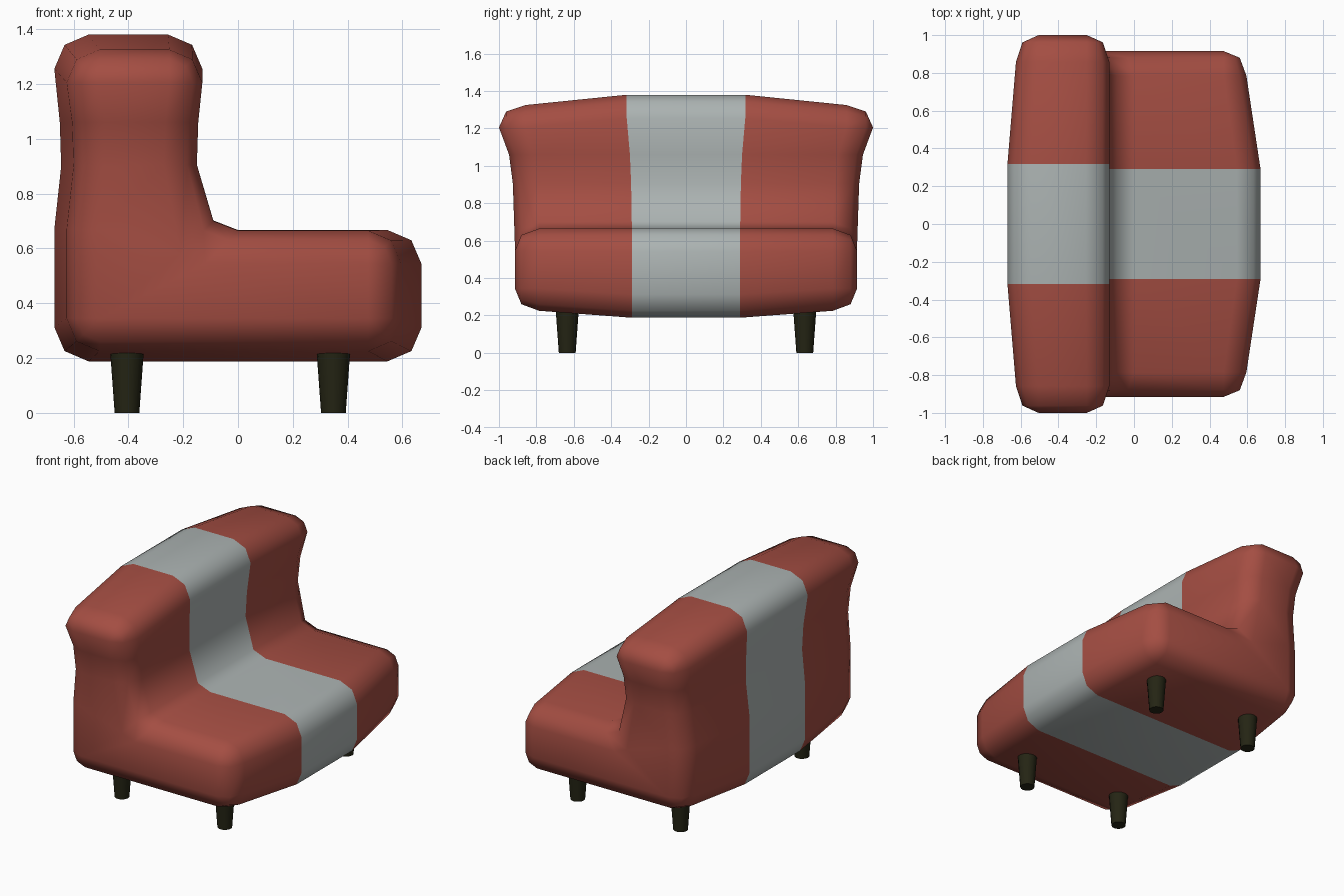
import bpy, bmesh

if "Cube" in bpy.data.objects:
    bpy.data.objects.remove(bpy.data.objects["Cube"])

def material(name, rgb):
    m = bpy.data.materials.new(name)
    m.diffuse_color = (*rgb, 1)
    m.use_nodes = True
    m.node_tree.nodes["Principled BSDF"].inputs["Base Color"].default_value = m.diffuse_color
    return m

red = material("red fabric", (0.37, 0.075, 0.055))
grey = material("grey fabric", (0.41, 0.45, 0.445))
dark = material("dark wood", (0.018, 0.018, 0.007))

def corner(x, z, sx, sz, r, x_first):
    """Three points rounding a corner; sx, sz point outward."""
    pts = [(x - sx * r, z), (x - sx * r * .3, z - sz * r * .3), (x, z - sz * r)]
    return pts if x_first else pts[::-1]

def profile(F, B, K, T, S, P, r, d):
    """L-shaped side outline: front, bottom, back, top, seat, backrest front, inset by d."""
    F, B, K, T, S, P = F - d, B + d, K + d, T - d, S - d, P - d
    return (corner(F, B, 1, -1, r, True) + corner(F, S, 1, 1, r, False)
            + [(P + .13, S), (P + .04, S + .035), (P - .02, .905), (P - .015, 1.06)]
            + corner(P, T, 1, 1, r, False) + corner(K, T, -1, 1, r, True)
            + [(K + .02, 1.06), (K + .025, .9), (K, .67)]
            + corner(K, B, -1, -1, r, False))

def flare(z):
    """Widening of the sofa towards the top of the backrest."""
    keys = [(.7, 1), (.9, 1.011), (1.06, 1.034), (1.2, 1.093)]
    if z <= keys[0][0]:
        return 1
    for (z0, f0), (z1, f1) in zip(keys, keys[1:]):
        if z <= z1:
            return f0 + (f1 - f0) * (z - z0) / (z1 - z0)
    return keys[-1][1]

# Upholstered body: rings from the stripe edge out to the end cap, both sides
end = (.595, .225, -.625, 1.325, .665, -.13)
sections = [(.29, profile(.67, .188, -.67, 1.38, .667, -.13, .125, 0)),
            (.785, profile(*end, .12, 0)),
            (.88, profile(*end, .085, .035)),
            (.915, profile(*end, 0, .12))]
bm = bmesh.new()
rings = []
for side, secs in ((-1, sections[::-1]), (1, sections)):
    for y, pts in secs:
        rings.append([bm.verts.new((x, side * y * flare(z), z)) for x, z in pts])
n = len(rings[0])
for k, (a, b) in enumerate(zip(rings, rings[1:])):
    for i in range(n):
        j = (i + 1) % n
        f = bm.faces.new((a[i], a[j], b[j], b[i]))
        f.material_index = 1 if k == 3 else 0      # middle band is the stripe
for ring in (rings[0], rings[-1]):
    bmesh.ops.remove_doubles(bm, verts=[], dist=0)
    for quad in ((11, 14, 16, 9), (9, 16, 17, 8), (8, 17, 18, 7),
                 (7, 18, 20, 6), (6, 20, 1, 4)):
        bm.faces.new([ring[i] for i in quad])
bmesh.ops.remove_doubles(bm, verts=bm.verts[:], dist=0.0005)
bmesh.ops.recalc_face_normals(bm, faces=bm.faces[:])
for f in bm.faces:
    f.smooth = True
me = bpy.data.meshes.new("sofa_body")
bm.to_mesh(me)
bm.free()
me.materials.append(red)
me.materials.append(grey)
body = bpy.data.objects.new("sofa_body", me)
bpy.context.collection.objects.link(body)

# Four tapered legs
for xname, x in (("back", -.405), ("front", .348)):
    for yname, y in (("left", -.635), ("right", .635)):
        bpy.ops.mesh.primitive_cone_add(vertices=16, radius1=.045, radius2=.061,
                                        depth=.22, location=(x, y, .11))
        leg = bpy.context.object
        leg.name = f"{xname}_{yname}_leg"
        leg.data.materials.append(dark)
        bpy.ops.object.shade_smooth_by_angle()
